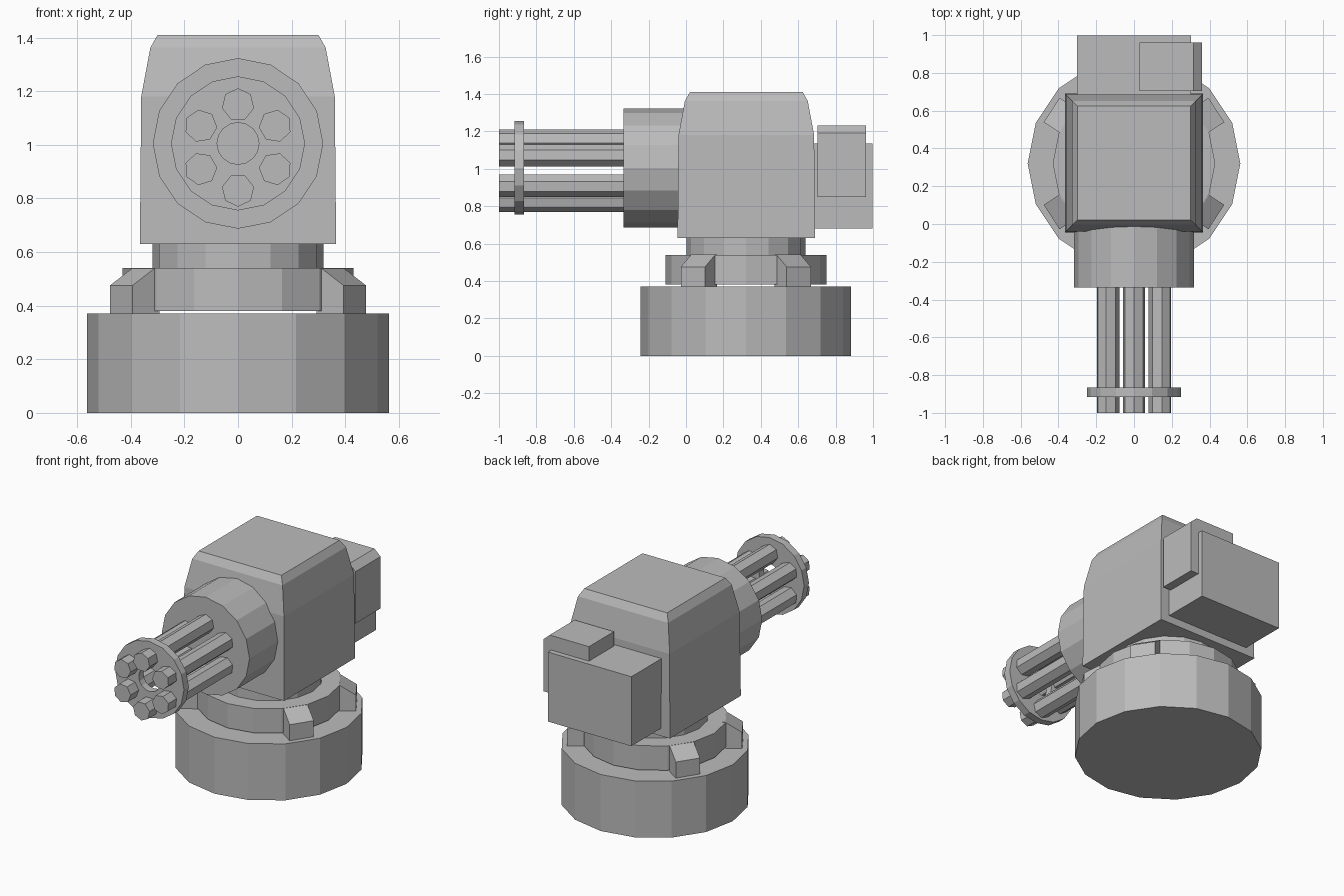
import bpy, bmesh, math
from mathutils import Matrix, Vector

if "Cube" in bpy.data.objects:
    bpy.data.objects.remove(bpy.data.objects["Cube"])

grey = bpy.data.materials.new("plain grey")
grey.diffuse_color = (0.5, 0.5, 0.5, 1)
grey.use_nodes = True
grey.node_tree.nodes["Principled BSDF"].inputs["Base Color"].default_value = grey.diffuse_color
CY = 0.32      # turntable axis
CZ = 1.005     # gun axis height


def add_object(name, bm):
    bmesh.ops.recalc_face_normals(bm, faces=bm.faces[:])
    me = bpy.data.meshes.new(name)
    bm.to_mesh(me)
    bm.free()
    me.materials.append(grey)
    ob = bpy.data.objects.new(name, me)
    bpy.context.collection.objects.link(ob)
    return ob


def loft(name, rings, closed=False):
    """Skin equal-length point rings; cap the ends, or join last to first."""
    bm = bmesh.new()
    vs = [[bm.verts.new(p) for p in r] for r in rings]
    n = len(vs[0])
    pairs = list(zip(vs, vs[1:])) + ([(vs[-1], vs[0])] if closed else [])
    for a, b in pairs:
        for i in range(n):
            j = (i + 1) % n
            bm.faces.new((a[i], a[j], b[j], b[i]))
    if not closed:
        bm.faces.new(vs[0])
        bm.faces.new(vs[-1])
    return add_object(name, bm)


def disc_z(r, z, n=16):
    return [(r * math.cos(2 * math.pi * i / n), CY + r * math.sin(2 * math.pi * i / n), z)
            for i in range(n)]


def disc_y(r, y, n=16, cx=0, cz=CZ, turn=0):
    return [(cx + r * math.sin(2 * math.pi * i / n + turn), y,
             cz + r * math.cos(2 * math.pi * i / n + turn)) for i in range(n)]


def rect(x0, x1, y0, y1, z):
    return [(x0, y0, z), (x1, y0, z), (x1, y1, z), (x0, y1, z)]


# Turntable: base drum, floating ring, neck
for name, r, z0, z1 in (("base", 0.563, 0, 0.37),
                        ("turntable_ring", 0.43, 0.38, 0.54),
                        ("neck", 0.318, 0.54, 0.64)):
    loft(name, [disc_z(r, z0), disc_z(r, z1)])

# Four wedge clamps around the ring
profile = [(0.40, 0.37), (0.52, 0.37), (0.52, 0.475), (0.418, 0.541), (0.40, 0.541)]
for k, deg in enumerate((33, 147, 213, 327)):
    m = Matrix.Translation((0, CY, 0)) @ Matrix.Rotation(math.radians(deg), 4, 'Z')
    loft("clamp_%d" % (k + 1),
         [[m @ Vector((r, w, z)) for r, z in profile] for w in (-0.077, 0.077)])

# Main housing with tapered, bevelled top
loft("housing", [rect(-0.366 + d, 0.366 - d, -0.045 + d, 0.69 - d, z)
                 for d, z in ((0, 0.63), (0.005, 1.18), (0.039, 1.362), (0.066, 1.41))])

# Gun drum
loft("gun_drum", [disc_y(0.318, -0.335), disc_y(0.318, 0.0)])

# Six barrels in a circle, slightly below the drum axis
for k in range(6):
    a = k * math.pi / 3
    cx, cz = 0.16 * math.sin(a), 0.99 + 0.16 * math.cos(a)
    loft("barrel_%d" % (k + 1), [disc_y(0.061, y, 7, cx, cz, a) for y in (-1.0, -0.32)])

# Barrel clamp ring with a centre hole
loft("barrel_ring", [disc_y(0.25, -0.916), disc_y(0.25, -0.866),
                     disc_y(0.078, -0.866), disc_y(0.078, -0.916)], closed=True)

# Rear ammunition box
loft("rear_box", [rect(-0.302, 0.302, 0.66, 0.997, z) for z in (0.68, 1.135)])

# Side feed box with a chamfered outer top edge
feed = [(0.03, 0.85), (0.36, 0.85), (0.36, 1.19), (0.315, 1.23), (0.03, 1.23)]
loft("feed_box", [[(x, y, z) for x, z in feed] for y in (0.703, 0.962)])
